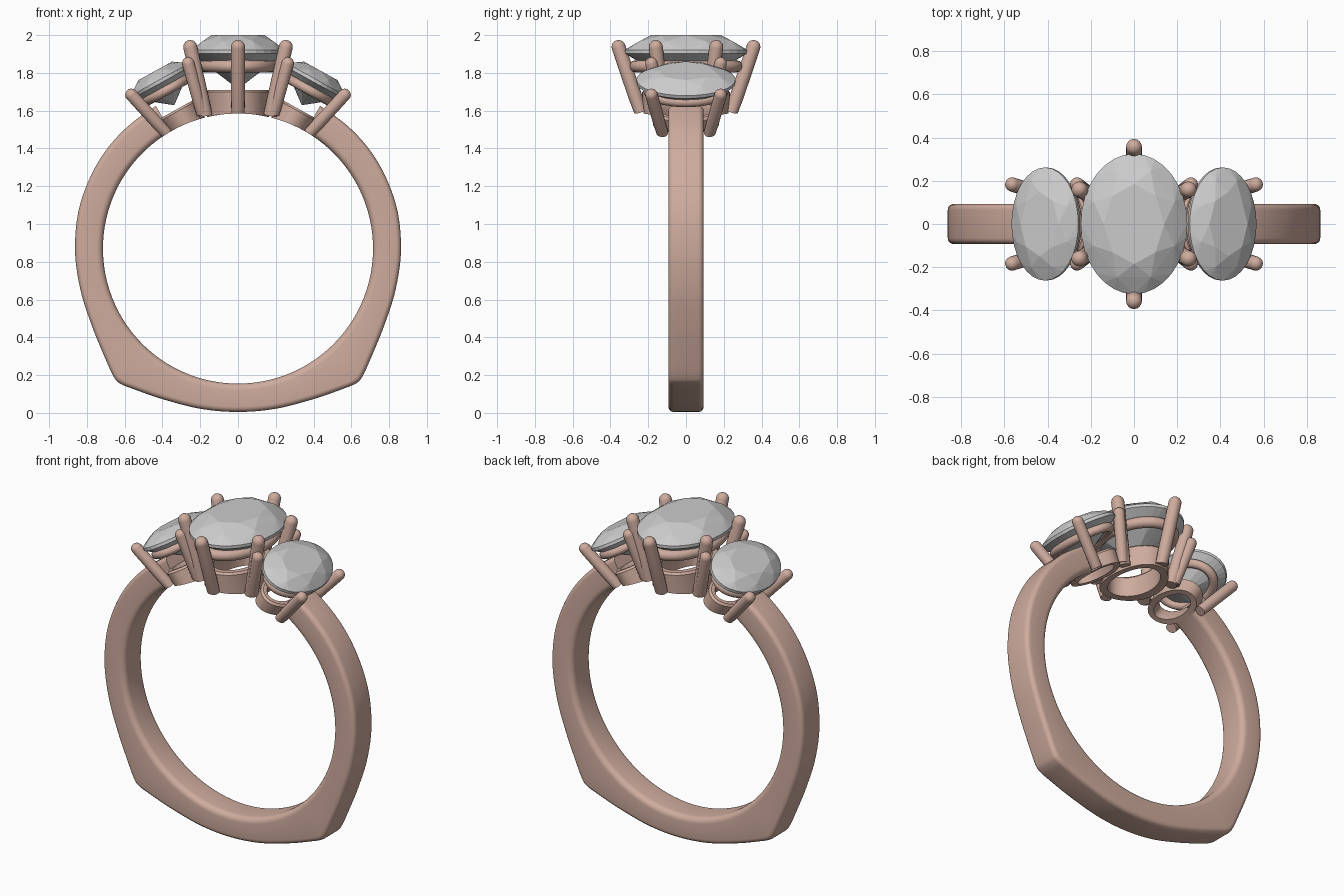
import bpy, bmesh
from math import sin, cos, pi, radians, hypot, atan2
from mathutils import Matrix, Vector

if "Cube" in bpy.data.objects:
    bpy.data.objects.remove(bpy.data.objects["Cube"])

FINGER_R, CZ = 0.715, 0.87
METAL = bpy.data.materials.new("rose_metal")
METAL.diffuse_color = (0.62, 0.41, 0.34, 1)
METAL.use_nodes = True
METAL.node_tree.nodes["Principled BSDF"].inputs["Base Color"].default_value = METAL.diffuse_color


def finish(name, bm, mat=None, angle=None):
    bmesh.ops.recalc_face_normals(bm, faces=bm.faces)
    me = bpy.data.meshes.new(name)
    bm.to_mesh(me)
    bm.free()
    ob = bpy.data.objects.new(name, me)
    bpy.context.collection.objects.link(ob)
    if mat:
        me.materials.append(mat)
    if angle:
        bpy.ops.object.select_all(action='DESELECT')
        ob.select_set(True)
        bpy.context.view_layer.objects.active = ob
        bpy.ops.object.shade_smooth_by_angle(angle=radians(angle))
    return ob


def loft(name, rings, loop=False, angle=40):
    """Skin a list of equal-length point rings; cap the ends unless looped."""
    bm = bmesh.new()
    vs = [[bm.verts.new(clear_finger(p)) for p in r] for r in rings]
    n = len(vs[0])
    for a, b in zip(vs, vs[1:] + vs[:1] if loop else vs[1:]):
        for i in range(n):
            j = (i + 1) % n
            bm.faces.new((a[i], a[j], b[j], b[i]))
    if not loop:
        bm.faces.new(vs[0])
        bm.faces.new(vs[-1])
    return finish(name, bm, METAL, angle)


def clear_finger(p):
    """Push a point radially out of the finger hole."""
    p = Vector(p)
    r = hypot(p.x, p.z - CZ)
    if r < FINGER_R:
        k = FINGER_R / r
        p.x, p.z = p.x * k, CZ + (p.z - CZ) * k
    return p


def ellipse(a, b, z, n, off=0.0):
    return [Vector((a * cos(2 * pi * (i + off) / n), b * sin(2 * pi * (i + off) / n), z))
            for i in range(n)]


# Shank: rounded section swept from one shoulder round the squared base to the other
def catmull(pts, steps):
    pts = [Vector(p) for p in pts]
    out = []
    for i in range(1, len(pts) - 2):
        a, b, c, d = pts[i - 1:i + 3]
        for k in range(steps):
            t = k / steps
            out.append(0.5 * (2 * b + (c - a) * t + (2 * a - 5 * b + 4 * c - d) * t * t
                              + (3 * b - a - 3 * c + d) * t ** 3))
    return out + [pts[-2]]


half = [(-0.2, 0.022), (0, 0.005), (0.2, 0.022), (0.4, 0.073), (0.55, 0.125), (0.625, 0.156),
        (0.66, 0.195), (0.71, 0.305), (0.775, 0.465), (0.835, 0.655), (0.863, 0.87),
        (0.837, 1.1), (0.745, 1.32), (0.61, 1.492), (0.435, 1.625), (0.3, 1.69)]
right = catmull(half, 6)
outline = [Vector((-p.x, p.y)) for p in reversed(right[1:])] + right

W = 0.093
rings = []
for p in outline:
    ang = atan2(p.y - CZ, p.x)
    ro = hypot(p.x, p.y - CZ)
    ring = []
    for sy, rr, sr, c in ((1, ro, -1, 0.028), (-1, ro, -1, 0.028),
                          (-1, FINGER_R, 1, 0.035), (1, FINGER_R, 1, 0.035)):
        arc = [k * pi / 10 for k in range(6)]
        if sy * sr > 0:
            arc.reverse()
        if sr > 0:
            arc = arc
        for t in arc:
            y = sy * (W - c + c * cos(t))
            r = rr + sr * c * (1 - sin(t))
            ring.append((r * cos(ang), y, CZ + r * sin(ang)))
    rings.append(ring)
loft("shank", rings, angle=50)


# Oval faceted stone: hull of table, bezel, girdle and pavilion points
def stone(name, M, a, b, crown, depth):
    pts = ellipse(a * .57, b * .57, crown, 8)
    pts += ellipse(a * .82, b * .82, crown * .62, 8, .5)
    pts += ellipse(a, b, 0.006, 32) + ellipse(a, b, -0.012, 32)
    pts += ellipse(a * .5, b * .5, -depth * .56, 8, .5)
    pts.append(Vector((0, 0, -depth)))
    bm = bmesh.new()
    for p in pts:
        bm.verts.new(M @ p)
    bmesh.ops.convex_hull(bm, input=bm.verts)
    bmesh.ops.dissolve_limit(bm, angle_limit=radians(1), verts=bm.verts, edges=bm.edges)
    finish(name, bm)


# Tapered-base claw with a domed tip
def prong(name, M, lo, hi, r):
    lo, hi = M @ Vector(lo), M @ Vector(hi)
    d = (hi - lo).normalized()
    q = d.to_track_quat('Z', 'Y')
    stops = [(lo, r * .95), (lo.lerp(hi, .25), r), (hi, r)]
    stops += [(hi + d * r * sin(t), r * cos(t)) for t in (0.3, 0.6, 0.9, 1.2, 1.45)]
    loft(name, [[c + q @ v for v in ellipse(s, s, 0, 16)] for c, s in stops])


# Thin oval gallery wire under a stone
def rail(name, M, a, b, z, r):
    out = []
    for i in range(48):
        t = 2 * pi * i / 48
        n = Vector((b * cos(t), a * sin(t), 0)).normalized()
        c = Vector((a * cos(t), b * sin(t), z))
        out.append([M @ (c + n * r * cos(u) + Vector((0, 0, r * sin(u))))
                    for u in (2 * pi * k / 12 for k in range(12))])
    loft(name, out, loop=True)


# Oval base collar whose underside follows the finger hole
def collar(name, M, a, b, z0, z1, th):
    prof = [(0, z0), (0.004, (z0 + z1) / 2), (0.008, z1 - .012), (-.004, z1),
            (-th + .01, z1), (-th, z1 - .012), (-th, z0)]
    rs = [[M @ p for p in ellipse(a + o, b + o, z, 48)] for o, z in prof]
    loft(name, rs, loop=True)


# Centre setting
C = Matrix.Translation((0, 0, 1.915))
stone("centre_stone", C, .247, .325, .085, .2)
rail("centre_rail", C, .18, .268, -.08, .032)
collar("centre_collar", C, .16, .225, -.37, -.205, .045)
for sy in (1, -1):
    prong("centre_end_prong", C, (0, .24 * sy, -.325), (0, .357 * sy, .022), .037)
    for sx in (1, -1):
        prong("centre_corner_prong", C, (.17 * sx, .118 * sy, -.34),
              (.253 * sx, .16 * sy, .022), .037)

# Side settings, tilted outward
for side, s in (("right", 1), ("left", -1)):
    S = Matrix.Translation((.41 * s, 0, 1.76)) @ Matrix.Rotation(radians(29) * s, 4, 'Y')
    stone(side + "_stone", S, .177, .262, .058, .15)
    rail(side + "_rail", S, .13, .2, -.06, .026)
    collar(side + "_collar", S, .108, .175, -.285, -.175, .036)
    for sy in (1, -1):
        for sx in (1, -1):
            prong(side + "_prong", S, (.108 * sx, .125 * sy, -.262),
                  (.172 * sx, .183 * sy, .008), .033)
